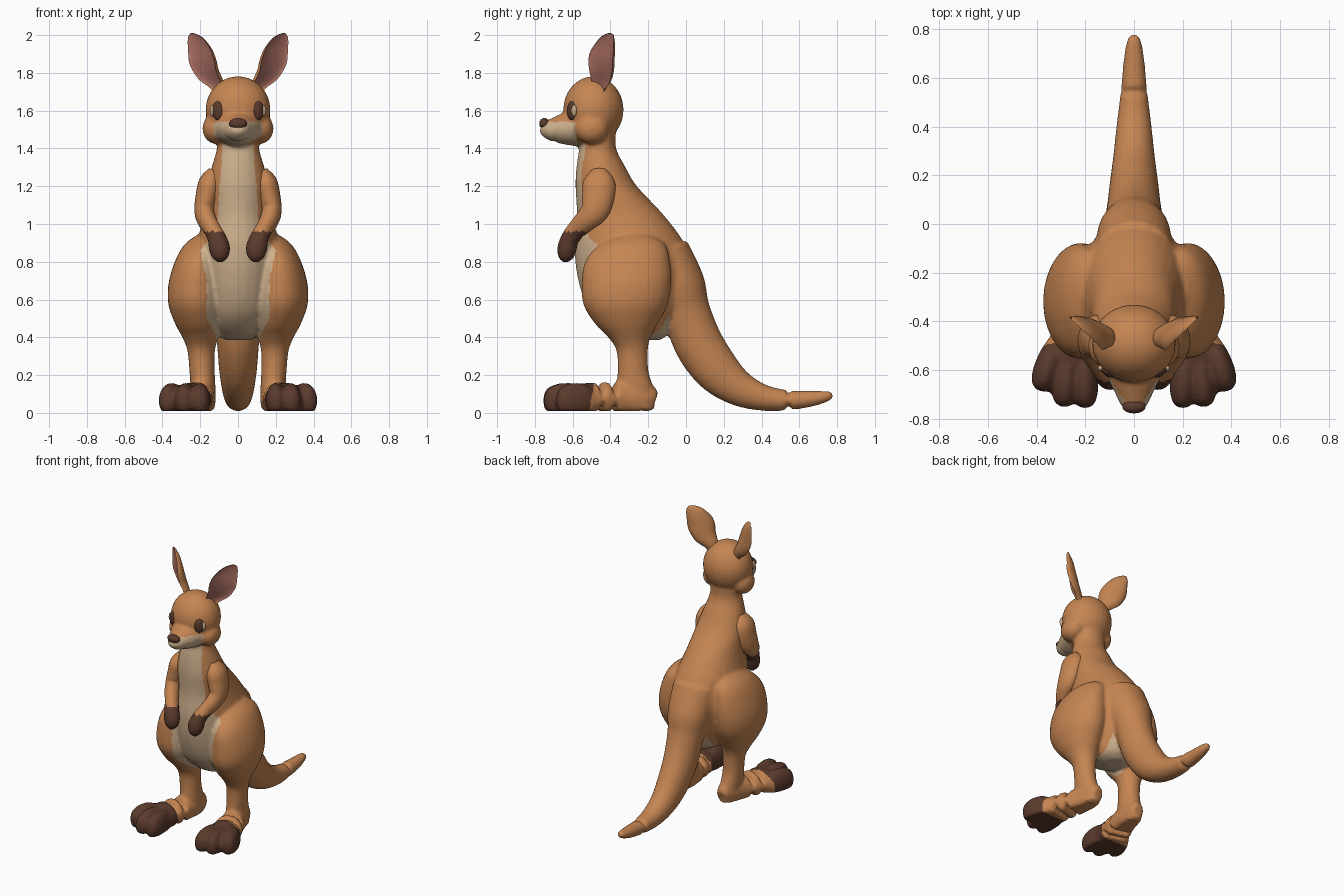
import bpy, bmesh, math
from mathutils import Vector, Matrix

if "Cube" in bpy.data.objects:
    bpy.data.objects.remove(bpy.data.objects["Cube"])

X, Z = Vector((1, 0, 0)), Vector((0, 0, 1))


def material(name, rgb):
    m = bpy.data.materials.new(name)
    m.diffuse_color = (*rgb, 1)
    m.use_nodes = True
    m.node_tree.nodes["Principled BSDF"].inputs["Base Color"].default_value = m.diffuse_color
    return m


FUR = material("orange fur", (0.56, 0.235, 0.085))
CREAM = material("cream fur", (0.62, 0.44, 0.27))
BROWN = material("dark brown", (0.105, 0.043, 0.026))
PINK = material("inner ear pink", (0.42, 0.165, 0.13))
MATS = [FUR, CREAM, BROWN, PINK]


def smooth_points(pts, sub=4):
    """Catmull-Rom through rows of (x, y, z, half width, half depth)."""
    out = []
    for i in range(len(pts) - 1):
        p0, p1 = pts[max(i - 1, 0)], pts[i]
        p2, p3 = pts[i + 1], pts[min(i + 2, len(pts) - 1)]
        for k in range(sub):
            t = k / sub
            out.append([0.5 * (2 * b + (c - a) * t + (2 * a - 5 * b + 4 * c - d) * t * t
                               + (3 * b - a - 3 * c + d) * t ** 3)
                        for a, b, c, d in zip(p0, p1, p2, p3)])
    return out + [list(pts[-1])]


def loft(bm, pts, axis=None, side=X, cup=1, zmin=-9, n=28, s=1):
    """Closed tube of elliptical rings; cup < 0 hollows the front side."""
    rows = smooth_points([(s * p[0], *p[1:]) for p in pts])
    rings = []
    for i, r in enumerate(rows):
        c = Vector(r[:3])
        t = axis or (Vector(rows[min(i + 1, len(rows) - 1)][:3]) - Vector(rows[max(i - 1, 0)][:3])).normalized()
        u = (side - t * side.dot(t)).normalized()
        w = u.cross(t)
        if w.y > 0:
            w = -w
        a, b = max(r[3], 0.003), max(r[4], 0.003)
        ring = []
        for k in range(n):
            ang = 2 * math.pi * k / n
            f = b * math.sin(ang)
            v = c + u * a * math.cos(ang) + w * (f * cup if f > 0 else f)
            v.z = max(v.z, zmin)
            ring.append(bm.verts.new(v))
        rings.append(ring)
    for p, q in zip(rings, rings[1:]):
        for k in range(n):
            bm.faces.new((p[k], p[(k + 1) % n], q[(k + 1) % n], q[k]))
    bm.faces.new(rings[0])
    bm.faces.new(rings[-1])


def ball(bm, c, r, turn=0):
    m = Matrix.Translation(c) @ Matrix.Rotation(turn, 4, 'Z') @ Matrix.Diagonal((*r, 1))
    bmesh.ops.create_uvsphere(bm, u_segments=24, v_segments=16, radius=1, matrix=m)


def finish(bm, name, rule, voxel=0):
    """Make the object, optionally fuse it, and colour faces by a rule."""
    bmesh.ops.recalc_face_normals(bm, faces=bm.faces)
    me = bpy.data.meshes.new(name)
    bm.to_mesh(me)
    bm.free()
    ob = bpy.data.objects.new(name, me)
    bpy.context.collection.objects.link(ob)
    if voxel:
        r = ob.modifiers.new("fuse", 'REMESH')
        r.mode, r.voxel_size = 'VOXEL', voxel
        sm = ob.modifiers.new("soften", 'SMOOTH')
        sm.factor, sm.iterations = 0.5, 5
        dg = bpy.context.evaluated_depsgraph_get()
        me = bpy.data.meshes.new_from_object(ob.evaluated_get(dg))
        ob.modifiers.clear()
        ob.data = me
    me.materials.clear()
    for m in MATS:
        me.materials.append(m)
    for p in me.polygons:
        p.use_smooth = True
        p.material_index = MATS.index(rule(p.center, p.normal))
    me.set_sharp_from_angle(angle=math.radians(60))
    return ob


# Body: torso, tail, head, legs and feet fused into one skin
bm = bmesh.new()
torso = [(-.26, -.14, .385, .06), (-.38, -.09, .42, .13), (-.48, -.05, .5, .18), (-.54, 0, .6, .205),
         (-.58, .04, .75, .22), (-.59, -.01, .9, .215), (-.578, -.12, 1.05, .18), (-.585, -.26, 1.2, .165),
         (-.58, -.32, 1.3, .14), (-.565, -.37, 1.4, .112), (-.55, -.37, 1.5, .11)]
loft(bm, [(0, (f + b) / 2, z, w, (b - f) / 2) for f, b, z, w in torso], axis=Z)
loft(bm, [(0, -.12, .85, .16, .14), (0, -.04, .68, .15, .14), (0, 0, .55, .125, .125), (0, .06, .38, .112, .13),
          (0, .16, .23, .1, .122), (0, .28, .13, .085, .095), (0, .42, .078, .07, .068), (0, .56, .068, .053, .052),
          (0, .68, .077, .042, .04), (0, .755, .09, .028, .026), (0, .778, .094, .012, .012)])
ball(bm, (0, -.49, 1.605), (.172, .16, .177))
loft(bm, [(0, -.5, 1.53, .14, .11), (0, -.56, 1.515, .135, .105), (0, -.63, 1.505, .108, .088),
          (0, -.7, 1.5, .076, .066), (0, -.745, 1.505, .052, .045), (0, -.768, 1.512, .025, .025)])
leg = [(.17, -.27, .94, .05, .09), (.185, -.285, .89, .1, .175), (.21, -.31, .8, .125, .225),
       (.22, -.315, .68, .149, .237), (.22, -.32, .57, .148, .222), (.21, -.315, .47, .122, .165),
       (.2, -.3, .4, .095, .112), (.195, -.285, .33, .073, .083), (.19, -.28, .22, .067, .082),
       (.185, -.27, .12, .066, .1), (.183, -.265, .02, .06, .1)]
foot = [(.175, -.165, .06, .04, .05), (.18, -.22, .075, .062, .09), (.2, -.34, .072, .08, .092),
        (.24, -.48, .072, .105, .09), (.26, -.57, .07, .11, .08), (.265, -.63, .065, .09, .06)]
toes = [((.205, -.5), (.2, -.755)), ((.265, -.5), (.29, -.75)), ((.315, -.47), (.385, -.685))]
for s in (1, -1):
    loft(bm, leg, axis=Z, s=s)
    loft(bm, foot, zmin=.01, s=s)
    for (x0, y0), (x1, y1) in toes:
        loft(bm, [(x0 + (x1 - x0) * t, y0 + (y1 - y0) * t, .065, a, b) for t, a, b in
                  ((0, .03, .04), (.3, .05, .088), (.65, .056, .092), (.88, .045, .072), (.97, .028, .045), (1, .01, .015))],
             zmin=.01, s=s)
    ball(bm, (s * .118, -.5, 1.505), (.07, .09, .08))

BIB = [(.38, .1), (.5, .165), (.7, .165), (.86, .2), (.97, .11), (1.2, .098), (1.42, .08)]


def body_colour(c, n):
    ax = abs(c.x)
    if c.z < .2 and c.y < -.485 + .03 * (c.z / .16 - 1):
        return BROWN
    if c.z > 1.39 and c.y < -.58 and c.z < 1.54 and ax < .13:
        return CREAM
    for (z0, w0), (z1, w1) in zip(BIB, BIB[1:]):
        if z0 <= c.z < z1:
            w = w0 + (w1 - w0) * (c.z - z0) / (z1 - z0)
            if c.y < -.36 and n.y < 0.1 and ax < w:
                return CREAM
            if z1 <= .7 and -.36 <= c.y < -.085 and ax < .115:
                return CREAM
    return FUR


finish(bm, "body", body_colour, voxel=.011)

# Arms with dark hands, and ears with pink hollows
arm = [(.12, -.46, 1.28, .035, .045), (.147, -.46, 1.22, .06, .085), (.165, -.465, 1.14, .06, .085),
       (.178, -.485, 1.07, .053, .075), (.165, -.53, 1.02, .05, .06), (.135, -.58, .97, .045, .05),
       (.11, -.615, .92, .05, .048), (.098, -.63, .87, .055, .05), (.095, -.635, .825, .042, .04),
       (.095, -.635, .8, .015, .015)]
ear = [(.09, -.47, 1.68, .03, .03), (.12, -.465, 1.74, .05, .045), (.165, -.457, 1.8, .08, .055),
       (.195, -.45, 1.87, .09, .055), (.222, -.425, 1.94, .068, .04), (.248, -.4, 1.985, .035, .02),
       (.26, -.388, 2.0, .008, .008)]
for s, label in ((1, "left"), (-1, "right")):
    bm = bmesh.new()
    loft(bm, arm, s=s)
    finish(bm, label + "_arm", lambda c, n: BROWN if c.z < .96 else FUR)

    bm = bmesh.new()
    loft(bm, ear, side=Vector((s * .72, .69, 0)), cup=-.35, s=s)
    front = Vector((s * .69, -.72, 0))
    finish(bm, label + "_ear", lambda c, n: PINK if n.dot(front) > .3 and c.z > 1.72 else FUR)

    # Eye with a pale outer corner
    bm = bmesh.new()
    ball(bm, (s * .108, -.606, 1.6), (.034, .018, .05), s * .62)
    finish(bm, label + "_eye", lambda c, n: BROWN)
    bm = bmesh.new()
    ball(bm, (s * .134, -.592, 1.6), (.014, .014, .03), s * .85)
    finish(bm, label + "_eye_corner", lambda c, n: CREAM)

# Nose
bm = bmesh.new()
ball(bm, (0, -.75, 1.532), (.048, .027, .029))
finish(bm, "nose", lambda c, n: BROWN)
